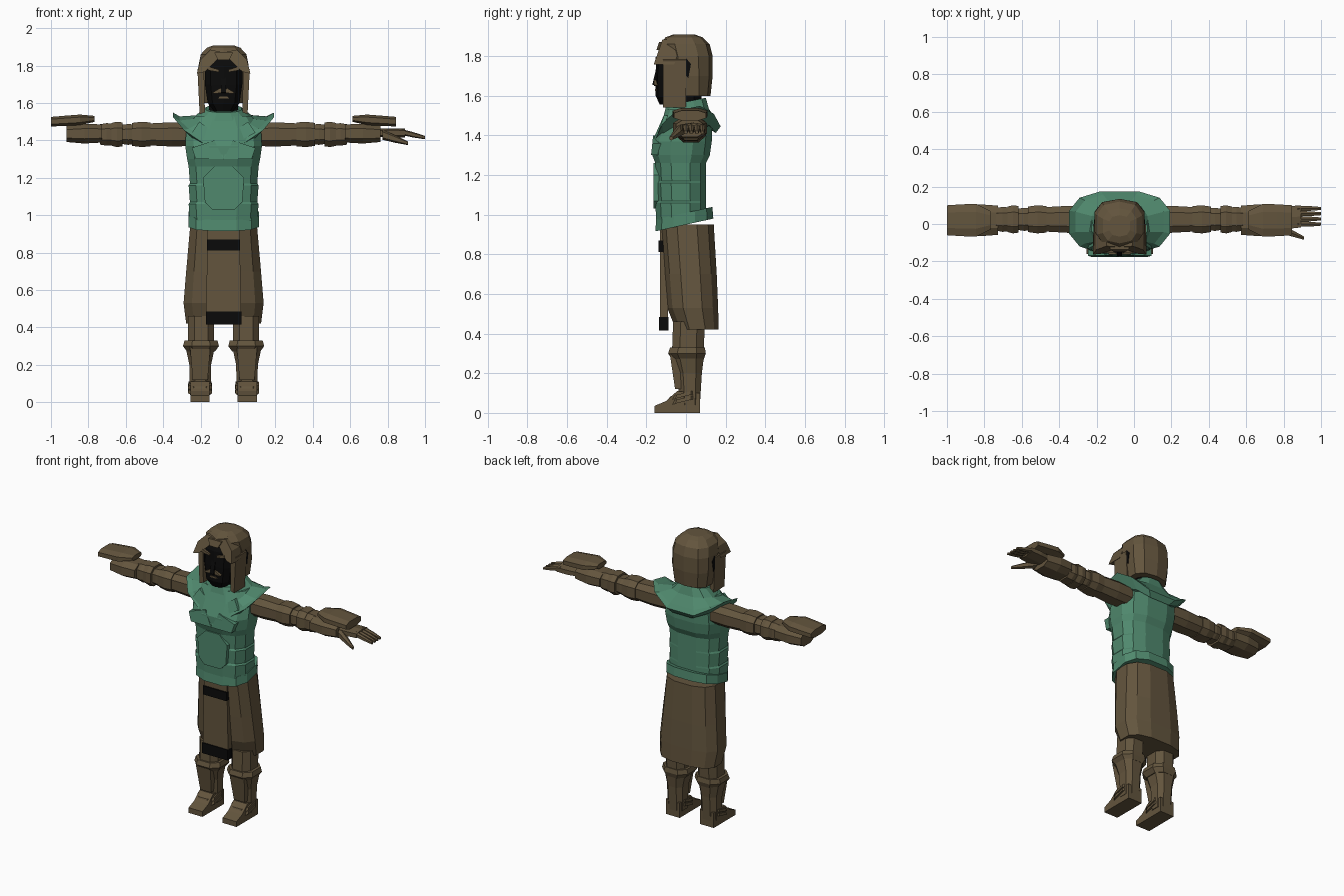
import bpy, bmesh, math
from mathutils import Vector

if "Cube" in bpy.data.objects:
    bpy.data.objects.remove(bpy.data.objects["Cube"])

MIDLINE = -.077
SIDES = {"left": 1, "right": -1}


def material(name, colour):
    mat = bpy.data.materials.new(name)
    mat.use_nodes = True
    mat.diffuse_color = (*colour, 1)
    shader = mat.node_tree.nodes["Principled BSDF"]
    shader.inputs["Base Color"].default_value = (*colour, 1)
    shader.inputs["Roughness"].default_value = .9
    return mat


BROWN = material("brown leather", (.125, .09, .047))
GREEN = material("green cloth", (.08, .25, .155))
BLACK = material("black", (.003, .003, .003))


def skin(name, rings, mat, side):
    """Join equal rings of points into a closed solid beside the midline."""
    bm = bmesh.new()
    loops = []
    for ring in rings:
        loops.append([bm.verts.new((MIDLINE + side * x, y, z)) for x, y, z in ring])
    for low, high in zip(loops, loops[1:]):
        for i in range(len(low)):
            bm.faces.new((low[i - 1], low[i], high[i], high[i - 1]))
    bm.faces.new(loops[0])
    bm.faces.new(loops[-1])
    bmesh.ops.recalc_face_normals(bm, faces=bm.faces)
    mesh = bpy.data.meshes.new(name)
    bm.to_mesh(mesh)
    bm.free()
    mesh.materials.append(mat)
    bpy.context.collection.objects.link(bpy.data.objects.new(name, mesh))


def oval(half_u, half_v, count):
    """Points of a slightly squared oval with flat sides."""
    power = .75
    reach = math.cos(math.pi / count) ** power
    points = []
    for i in range(count):
        angle = math.tau * (i + .5) / count
        c, s = math.cos(angle), math.sin(angle)
        points.append((half_u / reach * math.copysign(abs(c) ** power, c),
                       half_v / reach * math.copysign(abs(s) ** power, s)))
    return points


def column(name, rings, mat, x=0, side=1, count=8, warp=None):
    """Upright solid from rings of (height, half width, front y, back y)."""
    solid = []
    for z, half, front, back in rings:
        ring = [Vector((x + u, (front + back) / 2 + v, z))
                for u, v in oval(half, (back - front) / 2, count)]
        for point in ring:
            if warp:
                point.z += warp(point)
        solid.append(ring)
    skin(name, solid, mat, side)


def limb(name, start, end, radii, mat, side=1, flat=1, count=8):
    """Sideways solid with evenly spaced radii; flat scales its height."""
    start, end = Vector(start), Vector(end)
    solid = []
    for i, radius in enumerate(radii):
        centre = start.lerp(end, i / (len(radii) - 1))
        solid.append([centre + Vector((0, u, v))
                      for u, v in oval(radius, radius * flat, count)])
    skin(name, solid, mat, side)


def plate(name, outline, front, back, mat, side=1, lean=0, mirror=False):
    """Outline in x and z given depth; lean moves y with height."""
    if mirror:
        outline = outline + [(-x, z) for x, z in reversed(outline)]
    base = min(z for x, z in outline)
    skin(name, [[(x, y + lean * (z - base), z) for x, z in outline]
                for y in (front, back)], mat, side)


def side_plate(name, outline, inner, outer, mat, side=1):
    """Outline in y and z, extruded along x."""
    skin(name, [[(x, y, z) for y, z in outline] for x in (inner, outer)], mat, side)


def tilt(amount):
    return lambda point: amount * point.y


# Tunic with three folds at the waist
folds = []
for i in range(3):
    z = .97 + i / 10
    folds += [(z, .18, -.15, .1), (z + .09, .187, -.155, .1)]
column("tunic", folds + [(1.3, .195, -.17, .12), (1.37, .205, -.17, .13),
                         (1.46, .2, -.13, .13), (1.53, .15, -.1, .1)], GREEN, count=12)
column("belt", [(.95, .188, -.155, .138), (1.01, .188, -.15, .133)],
       GREEN, count=12, warp=tilt(.22))
plate("belly_panel", [(.06, 1.03), (.1, 1.07), (.11, 1.2), (.05, 1.26)],
      -.163, -.12, GREEN, mirror=True)

# Yoke whose rim rises to the shoulder tips
column("shoulder_yoke", [(1.37, .2, -.14, .15), (1.39, .27, -.155, .175),
                         (1.43, .235, -.135, .157), (1.51, .15, -.115, .115),
                         (1.57, .095, -.1, .1)], GREEN, count=12,
       warp=lambda p: 11 * p.x * p.x * (1.57 - p.z) + p.y / 5)
for side in SIDES.values():
    plate("chest_plate", [(0, 1.3), (.15, 1.3), (.17, 1.36), (.05, 1.4)],
          -.176, -.1, GREEN, side, lean=.1)
    plate("collar_fold", [(0, 1.3), (.05, 1.38), (.17, 1.44), (.13, 1.5), (.03, 1.43)],
          -.178, -.09, GREEN, side, lean=.33)

# Skirt and front flap
column("skirt", [(.42, .2, -.05, .165), (.53, .214, -.095, .162),
                 (.7, .2, -.11, .155), (.95, .178, -.13, .14)], BROWN, count=12)
plate("front_flap", [(.095, .43), (.085, .94)], -.13, -.09, BROWN, mirror=True)
plate("flap_hem", [(.095, .415), (.095, .485)], -.136, -.088, BLACK, mirror=True)
plate("flap_band", [(.088, .812), (.088, .87)], -.138, -.09, BLACK, mirror=True)

# Legs, boots and feet
for label, side in SIDES.items():
    column(label + "_boot", [(.04, .055, -.03, .07), (.2, .058, -.045, .08),
                             (.28, .075, -.07, .09)], BROWN, .125, side)
    column(label + "_knee_flare", [(.27, .074, -.07, .09), (.3, .096, -.09, .1),
                                   (.33, .088, -.08, .095)], BROWN, .121, side)
    column(label + "_knee", [(.32, .07, -.07, .09), (.46, .07, -.065, .095)],
           BROWN, .12, side)
    side_plate(label + "_foot", [(-.16, 0), (.07, 0), (.07, .1), (-.045, .11),
                                 (-.1, .06), (-.16, .035)], .075, .178, BROWN, side)
    plate(label + "_shin_guard", [(.085, .12), (.165, .12), (.18, .3), (.07, .3)],
          -.055, 0, BROWN, side, lean=-.15)
    for z in (.06, .085):
        column(label + "_ankle_strap", [(z, .064, -.09, .06), (z + .018, .062, -.08, .06)],
               BROWN, .126, side, warp=tilt(.25))

# Arms: overlapping sleeve pieces of (name, start, end, radius)
SLEEVES = [("upper_sleeve", .15, .4, .07), ("sleeve_cuff", .39, .49, .073),
           ("elbow", .47, .55, .06), ("elbow_band", .54, .6, .073),
           ("wrist", .59, .66, .065)]
for label, side in SIDES.items():
    for piece, start, end, radius in SLEEVES:
        limb(f"{label}_{piece}", (start, .025, 1.432), (end, .025, 1.432),
             [radius * .97, radius * 1.03, radius * .93], BROWN, side, flat=.9)
    limb(label + "_gauntlet", (.65, .02, 1.437), (.84, .02, 1.435),
         [.078, .085, .07], BROWN, side, flat=.62)
    limb(label + "_gauntlet_cuff", (.69, .02, 1.515), (.922, .02, 1.5),
         [.05, .088, .085, .08], BROWN, side, flat=.32)

# Hand, present on the left arm only
limb("left_palm", (.82, .03, 1.44), (.97, .04, 1.44), [.055, .062, .058],
     BROWN, flat=.36, count=6)
for i in range(4):
    y = .083 - .028 * i
    limb("left_finger", (.95, y, 1.445), (1.077, y, 1.415), [.014, .013, .008],
         BROWN, count=6)
limb("left_thumb", (.85, -.02, 1.43), (.985, -.075, 1.385), [.024, .018, .009],
     BROWN, count=6)

# Neck, face and hood
column("neck", [(1.5, .075, -.075, .075), (1.64, .08, -.08, .08)], BLACK)
column("face", [(1.555, .05, -.13, 0), (1.6, .085, -.15, 0), (1.7, .1, -.152, 0),
                (1.8, .1, -.145, 0), (1.85, .08, -.12, 0)], BLACK, count=10)
column("hood", [(1.6, .12, -.075, .12), (1.7, .134, -.095, .13), (1.8, .134, -.11, .13),
                (1.86, .122, -.125, .115), (1.895, .09, -.1, .08), (1.908, .055, -.065, .045)],
       BROWN, count=10)
side_plate("nose", [(-.17, 1.655), (-.12, 1.65), (-.12, 1.75), (-.15, 1.74)],
           -.014, .014, BLACK)
plate("lower_lip", [(.03, 1.625), (.02, 1.635)], -.156, -.12, BROWN, mirror=True)
plate("fringe_centre", [(.03, 1.83), (.05, 1.87)], -.15, -.06, BROWN, lean=.35, mirror=True)
for label, side in SIDES.items():
    plate(label + "_hood_side", [(.1, 1.55), (.128, 1.54), (.14, 1.78), (.105, 1.8)],
          -.115, 0, BROWN, side)
    plate(label + "_moustache", [(0, 1.655), (.05, 1.65), (.06, 1.655), (.018, 1.68)],
          -.162, -.13, BROWN, side)
    plate(label + "_eyebrow", [(.025, 1.765), (.085, 1.775), (.08, 1.795), (.025, 1.778)],
          -.155, -.12, BROWN, side)
    side_plate(label + "_ear_opening", [(0, 1.79), (.025, 1.76), (.012, 1.69), (0, 1.7)],
               .129, .137, BLACK, side)
    plate(label + "_fringe", [(0, 1.87), (.07, 1.885), (.125, 1.83), (.143, 1.757),
                              (.1, 1.767), (.05, 1.815)], -.163, -.06, BROWN, side, lean=.35)
